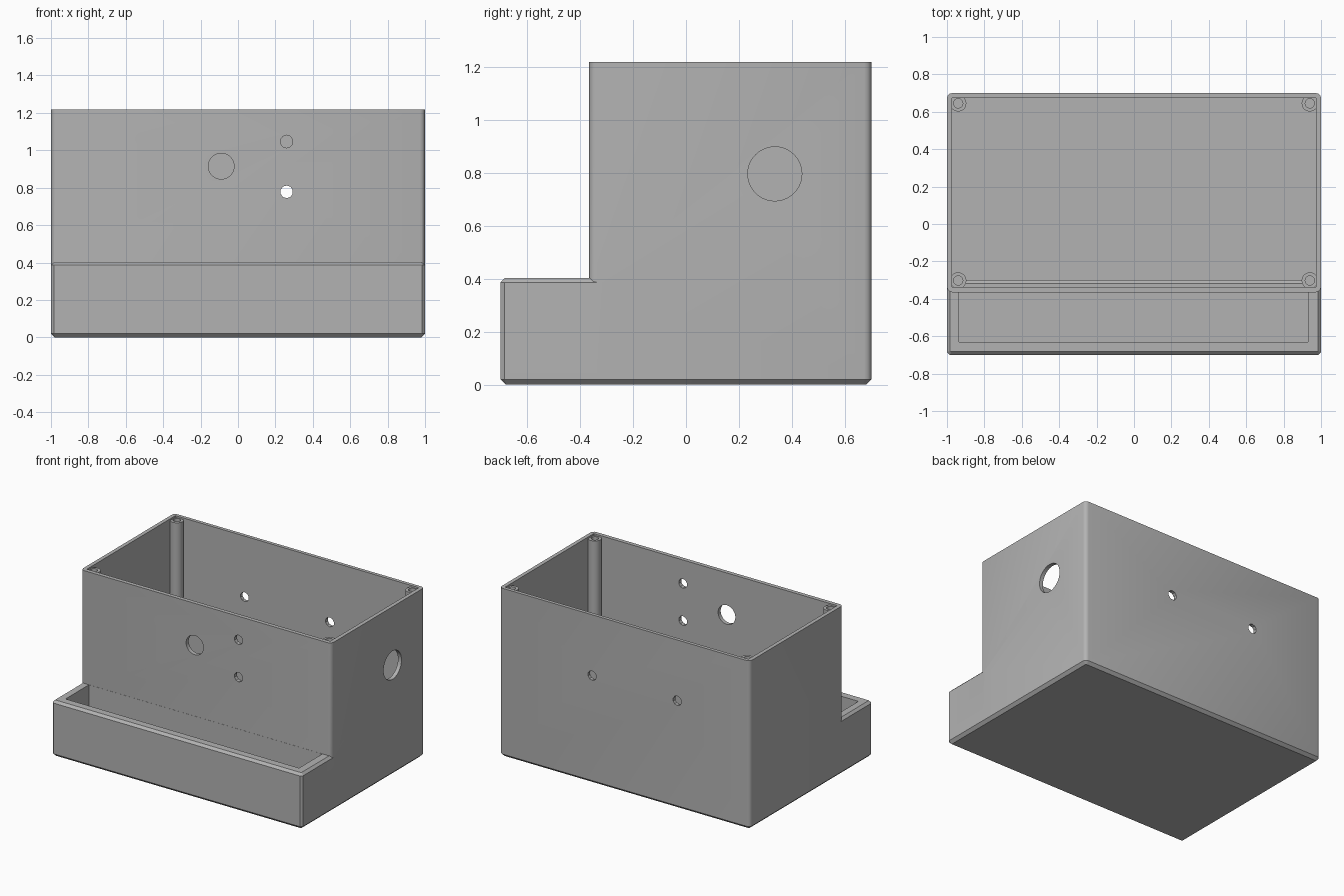
import bpy, bmesh, math
from mathutils import Matrix, Vector

cube = bpy.data.objects.get("Cube")
if cube:
    bpy.data.objects.remove(cube, do_unlink=True)

grey = bpy.data.materials.new("matte grey plastic")
grey.use_nodes = True
colour = (0.45, 0.45, 0.45, 1)
grey.diffuse_color = colour
grey.node_tree.nodes["Principled BSDF"].inputs["Base Color"].default_value = colour


def finish(bm, name):
    bmesh.ops.recalc_face_normals(bm, faces=bm.faces)
    mesh = bpy.data.meshes.new(name)
    bm.to_mesh(mesh)
    bm.free()
    mesh.materials.append(grey)
    obj = bpy.data.objects.new(name, mesh)
    bpy.context.collection.objects.link(obj)
    return obj


def bevel(bm, rule, width, segments):
    edges = [e for e in bm.edges if rule(e.verts[0].co, e.verts[1].co)]
    bmesh.ops.bevel(bm, geom=edges, offset=width, offset_type='OFFSET',
                    segments=segments, profile=0.5, affect='EDGES')


def box(name, low, high, corner=0, segments=1, foot=0, rim=0):
    """Box between two corners, with bevelled upright, bottom and top edges."""
    low, high = Vector(low), Vector(high)
    bm = bmesh.new()
    bmesh.ops.create_cube(bm, size=1)
    for v in bm.verts:
        v.co = (low + high) / 2 + v.co * (high - low)
    if corner:
        bevel(bm, lambda a, b: abs(a.z - b.z) > 0.1, corner, segments)
    for width, z in ((foot, low.z), (rim, high.z)):
        if width:
            bevel(bm, lambda a, b: max(abs(a.z - z), abs(b.z - z)) < 1e-4, width, 1)
    return finish(bm, name)


def cylinder(name, centre, radius, length, axis='Z', sides=24):
    turn = {'X': Matrix.Rotation(math.pi / 2, 4, 'Y'),
            'Y': Matrix.Rotation(math.pi / 2, 4, 'X'),
            'Z': Matrix.Identity(4)}[axis]
    bm = bmesh.new()
    bmesh.ops.create_cone(bm, cap_ends=True, segments=sides, radius1=radius,
                          radius2=radius, depth=length,
                          matrix=Matrix.Translation(centre) @ turn)
    return finish(bm, name)


def combine(target, tool, operation):
    mod = target.modifiers.new("combine", 'BOOLEAN')
    mod.operation = operation
    mod.solver = 'EXACT'
    mod.object = tool
    bpy.context.view_layer.objects.active = target
    bpy.ops.object.modifier_apply(modifier=mod.name)
    bpy.data.objects.remove(tool, do_unlink=True)


FRONT, BACK, TOP = -0.365, 0.70, 1.217

# Tall open box
body = box("enclosure_body", (-1, FRONT, 0), (1, BACK, TOP), 0.028, 3, foot=0.02)
combine(body, box("cavity", (-0.972, -0.336, 0.03), (0.972, 0.675, 1.4)), 'DIFFERENCE')

# Low front tray with thick walls
combine(body, box("tray", (-1, -0.70, 0), (1, -0.30, 0.403), 0.015, 1, 0.02, 0.017), 'UNION')
combine(body, box("tray_pocket", (-0.935, -0.632, 0.07), (0.93, FRONT - 0.001, 0.6)), 'DIFFERENCE')

# Corner screw posts with pilot holes
for x in (-0.94, 0.94):
    for y in (-0.302, 0.645):
        combine(body, cylinder("screw_post", (x, y, 0.61), 0.044, 1.19, sides=16), 'UNION')
        combine(body, cylinder("pilot_hole", (x, y, TOP), 0.025, 0.4, sides=16), 'DIFFERENCE')

# Front wall holes
for x, z, radius, sides in ((-0.09, 0.915, 0.069, 32), (0.26, 1.047, 0.034, 10),
                            (0.26, 0.778, 0.034, 10)):
    combine(body, cylinder("front_hole", (x, FRONT, z), radius, 0.12, 'Y', sides), 'DIFFERENCE')

# Back wall holes
for x in (-0.42, 0.26):
    combine(body, cylinder("back_hole", (x, BACK, 0.778), 0.034, 0.12, 'Y', 10), 'DIFFERENCE')

# Large side hole
combine(body, cylinder("side_hole", (1, 0.335, 0.795), 0.102, 0.12, 'X', 40), 'DIFFERENCE')

# Crisp edges with smooth round corners
bpy.ops.object.select_all(action='DESELECT')
body.select_set(True)
bpy.context.view_layer.objects.active = body
bpy.ops.object.shade_smooth_by_angle(angle=math.radians(31))
